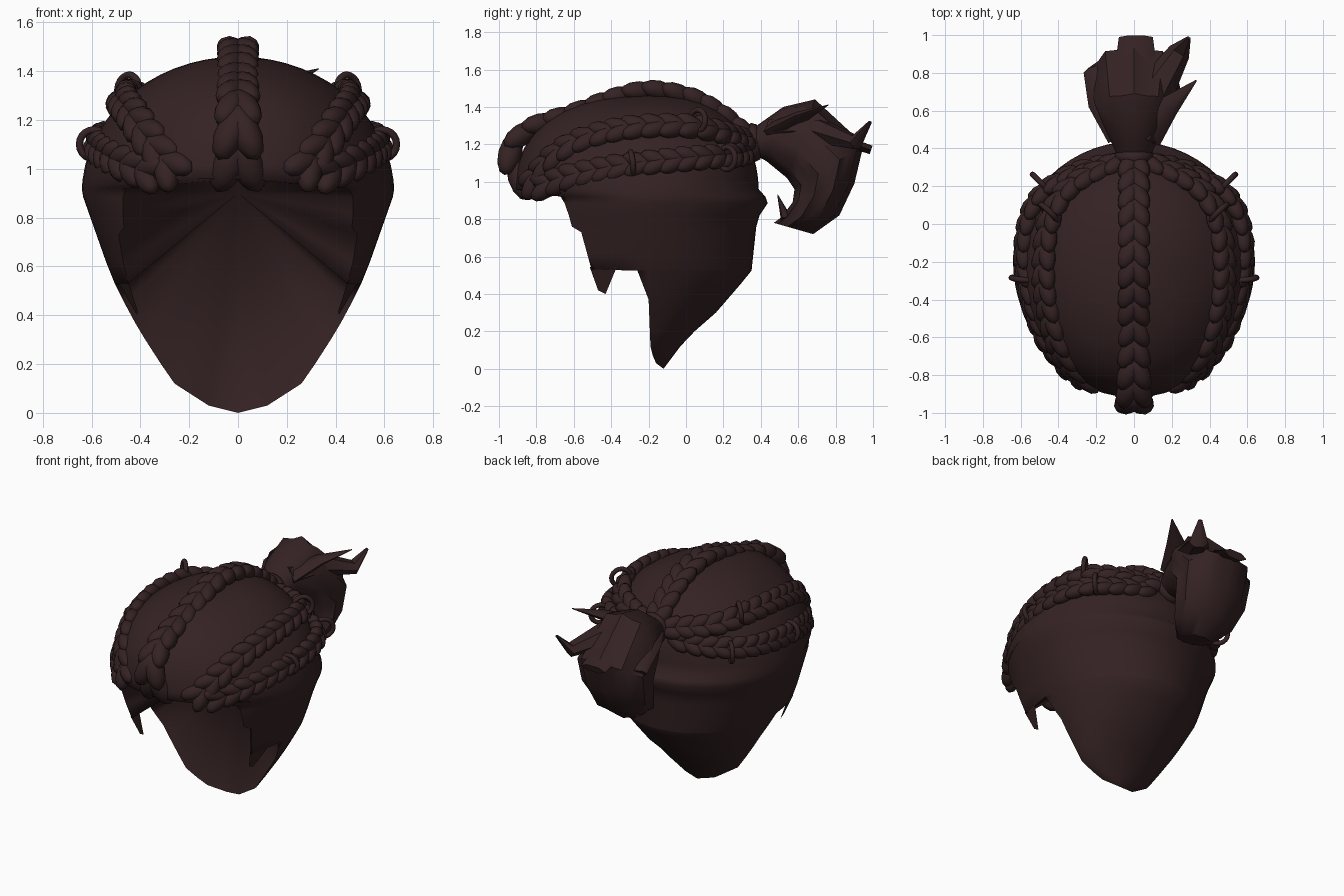
import bpy, bmesh, math
from mathutils import Vector, Matrix

cube = bpy.data.objects.get("Cube")
if cube:
    bpy.data.objects.remove(cube, do_unlink=True)

hair = bpy.data.materials.new("dark brown hair")
hair.use_nodes = True
COLOUR = (0.035, 0.016, 0.017, 1)
hair.diffuse_color = COLOUR
hair.node_tree.nodes["Principled BSDF"].inputs["Base Color"].default_value = COLOUR
CENTRE = Vector((0, -0.2, 0.9))


def finish(name, bm, angle=60):
    bmesh.ops.recalc_face_normals(bm, faces=bm.faces[:])
    mesh = bpy.data.meshes.new(name)
    bm.to_mesh(mesh)
    bm.free()
    mesh.materials.append(hair)
    obj = bpy.data.objects.new(name, mesh)
    bpy.context.collection.objects.link(obj)
    bpy.ops.object.select_all(action='DESELECT')
    obj.select_set(True)
    bpy.context.view_layer.objects.active = obj
    bpy.ops.object.shade_smooth_by_angle(angle=math.radians(angle))


def look_up(table, z):
    for (z0, a), (z1, b) in zip(table, table[1:]):
        if z <= z1:
            return a + (b - a) * max(0, z - z0) / (z1 - z0)
    return table[-1][1]


def skin(bm, rings, closed=True):
    n = len(rings[0])
    for a, b in zip(rings, rings[1:]):
        for i in range(n if closed else n - 1):
            j = (i + 1) % n
            bm.faces.new((a[i], a[j], b[j], b[i]))


# Scalp shell: horizontal sections, open at the face
WIDTH = [(0, 0.0), (0.03, 0.12), (0.12, 0.26), (0.25, 0.35), (0.4, 0.44), (0.56, 0.52), (0.9, 0.64)]
BACK = [(0, -0.12), (0.16, 0.0), (0.3, 0.16), (0.52, 0.35), (0.8, 0.38), (0.89, 0.44), (0.95, 0.41)]
MIDDLE = [(0, -0.12), (0.03, -0.16), (0.12, -0.19), (0.4, -0.2)]
EDGE = [(0, -0.12), (0.04, -0.17), (0.12, -0.19), (0.37, -0.2), (0.525, -0.26),
        (0.53, -0.505), (0.73, -0.56), (0.76, -0.61), (0.87, -0.64), (0.92, -0.67)]
FRONT = 0.67


def section(z):
    """Half width, back depth, front depth, middle y and end angle at a height."""
    if z < 0.94:
        mid = look_up(MIDDLE, z)
        reach = min(1, max(0, mid - look_up(EDGE, z)) / FRONT)
        return look_up(WIDTH, z), look_up(BACK, z) - mid, FRONT, mid, math.pi / 2 + math.asin(reach)
    s = min(1, (z - 0.9) / 0.56)
    full = (1 - s ** 2.5) ** 0.41
    return 0.64 * math.sqrt(1 - s * s), 0.59 * full, 0.72 * full, -0.2, math.pi


def shell_row(z):
    """Fixed columns behind the ears, stretched columns in front of them."""
    w, back, front, mid, end = section(z)
    half = [math.pi / 2 * i / 14 for i in range(1, 15)]
    half += [math.pi / 2 + (end - math.pi / 2) * i / 12 for i in range(1, 13)]
    angles = [-t for t in reversed(half)] + [0] + half
    return [Vector((w * math.sin(t), mid + math.cos(t) * (back if math.cos(t) > 0 else front), z))
            for t in angles]


levels = [0, 0.03, 0.07, 0.12, 0.2, 0.3, 0.37, 0.45, 0.525, 0.53, 0.62, 0.73, 0.76, 0.82, 0.885, 0.92]
levels += [0.9 + 0.56 * math.sin(math.radians(a)) for a in range(6, 91, 6)]
bm = bmesh.new()
skin(bm, [[bm.verts.new(p) for p in shell_row(z)] for z in levels], closed=False)
bmesh.ops.remove_doubles(bm, verts=bm.verts[:], dist=0.0005)
# Inner lining gathers the face opening to one point
rim = [e for e in bm.edges if e.is_boundary]
hub = bm.verts.new((0, 0.1, 0.9))
for e in rim:
    bm.faces.new((e.verts[0], e.verts[1], hub))
# Pointed sideburns hanging from the temple
for side in (1, -1):
    verts = []
    for y, z in [(-0.515, 0.545), (-0.37, 0.545), (-0.43, 0.40), (-0.47, 0.42)]:
        w, _, front, mid, _ = section(z)
        verts.append(bm.verts.new((side * w * math.sqrt(1 - ((mid - y) / front) ** 2), y, z)))
    bm.faces.new(verts)
finish("scalp_shell", bm, 85)


def smooth_path(points, steps=16):
    p = [Vector(q) for q in points]
    p = [2 * p[0] - p[1]] + p + [2 * p[-1] - p[-2]]
    out = []
    for a, b, c, d in zip(p, p[1:], p[2:], p[3:]):
        for k in range(steps):
            t = k / steps
            out.append(0.5 * (2 * b + (c - a) * t + (2 * a - 5 * b + 4 * c - d) * t * t
                              + (3 * b - a - 3 * c + d) * t ** 3))
    return out + [p[-2]]


def frame(tangent, origin):
    """Axes: x across, y along the braid, z outward."""
    along = tangent.normalized()
    out = origin - CENTRE
    out = (out - along * out.dot(along)).normalized()
    return Matrix((along.cross(out), along, out)).transposed().to_4x4()


def braid(name, points, front_size, back_size):
    path = smooth_path(points)
    bm = bmesh.new()
    walked = spacing = front_size
    for n, (a, b) in enumerate(zip(path, path[1:])):
        size = front_size + (back_size - front_size) * min(1, 2.5 * n / len(path))
        walked += (b - a).length
        if walked < spacing:
            continue
        walked, spacing = 0, size * 1.3
        for side in (1, -1):
            m = (Matrix.Translation(b) @ frame(b - a, b)
                 @ Matrix.Translation((side * size * 0.32, 0, 0))
                 @ Matrix.Rotation(side * math.radians(24), 4, 'Z')
                 @ Matrix.Rotation(math.radians(-10), 4, 'X')
                 @ Matrix.Diagonal((size * 0.7, size * 1.4, size * 0.7, 1)))
            bmesh.ops.create_icosphere(bm, subdivisions=2, radius=1, matrix=m)
    finish(name, bm)


def mirrored(points, side):
    return [(side * x, y, z) for x, y, z in points]


# Five braids running back to the knot
braid("centre_braid", [(0, -0.88, 1.02), (0, -0.94, 1.15), (0, -0.84, 1.28), (0, -0.6, 1.37),
                       (0, -0.25, 1.485), (0, 0, 1.46), (0, 0.18, 1.37), (0, 0.34, 1.24)], 0.1, 0.075)
INNER = [(0.27, -0.82, 1.0), (0.36, -0.72, 1.12), (0.43, -0.56, 1.22), (0.475, -0.3, 1.285),
         (0.45, 0, 1.295), (0.34, 0.19, 1.26), (0.1, 0.32, 1.22)]
OUTER = [(0.36, -0.76, 0.98), (0.48, -0.6, 1.03), (0.565, -0.35, 1.08), (0.585, -0.1, 1.11),
         (0.52, 0.12, 1.13), (0.34, 0.26, 1.14), (0.1, 0.33, 1.16)]
# Small rings clasped round the braids
RINGS = [((0.59, -0.29, 1.1), (-0.1, 1, 0.1)), ((0.45, 0.06, 1.325), (-0.7, 0.7, -0.1)),
         ((0.495, 0.22, 1.125), (-0.6, 0.6, 0))]


def torus(name, at, axis, major, minor):
    turn = Vector(axis).to_track_quat('Z', 'Y')
    bm = bmesh.new()
    rings = []
    for i in range(20):
        spin = Matrix.Rotation(i * math.tau / 20, 3, 'Z')
        rings.append([bm.verts.new(Vector(at) + turn @ (spin @ Vector(
            (major + minor * math.cos(k * math.tau / 8), 0, minor * math.sin(k * math.tau / 8)))))
            for k in range(8)])
    skin(bm, rings + rings[:1])
    finish(name, bm)


for side, label in ((1, "left"), (-1, "right")):
    braid(label + "_inner_braid", mirrored(INNER, side), 0.075, 0.066)
    braid(label + "_outer_braid", mirrored(OUTER, side), 0.07, 0.062)
    for n, (at, axis) in enumerate(RINGS):
        torus(f"{label}_ring_{n + 1}", mirrored([at], side)[0], mirrored([axis], side)[0], 0.06, 0.015)

# Gathered ponytail: pleated sections between an inner and an outer edge
torus("hair_tie", (0, 0.36, 1.21), (0, 1, 0.1), 0.065, 0.04)
TAIL = [((0.34, 1.16), (0.35, 1.28), 0.08), ((0.43, 1.11), (0.52, 1.40), 0.14),
        ((0.54, 1.02), (0.69, 1.44), 0.22), ((0.58, 0.96), (0.95, 1.2), 0.26),
        ((0.57, 0.89), (0.9, 0.99), 0.25), ((0.51, 0.81), (0.82, 0.82), 0.2),
        ((0.47, 0.78), (0.68, 0.72), 0.11)]
bm = bmesh.new()
rings = []
for n, (inner, outer, half) in enumerate(TAIL):
    a, b = Vector((0, *inner)), Vector((0, *outer))
    ring = []
    for i in range(20):
        t = i * math.tau / 20
        r = 1 - (0.1 if i % 2 and n > 1 else 0)
        ring.append(bm.verts.new((a + b) / 2 + (b - a) / 2 * r * math.cos(t)
                                 + Vector((half * r * math.sin(t), 0, 0))))
    rings.append(ring)
skin(bm, rings)
bm.faces.new(rings[-1])
finish("ponytail", bm, 45)


def strand(name, points, radii, flat=0.5):
    pts = [Vector(p) for p in points]
    bm = bmesh.new()
    rings = []
    for i, (p, r) in enumerate(zip(pts, radii)):
        along = pts[min(i + 1, len(pts) - 1)] - pts[max(i - 1, 0)]
        across = along.cross(Vector((0, 0, 1))).normalized()
        up = across.cross(along).normalized()
        rings.append([bm.verts.new(p + across * r * math.cos(k * math.tau / 6)
                                   + up * r * flat * math.sin(k * math.tau / 6)) for k in range(6)])
    skin(bm, rings)
    bm.faces.new(rings[0])
    bm.faces.new(rings[-1])
    finish(name, bm, 45)


# Loose pointed ends sticking out of the ponytail
strand("upper_left_strand", [(0.03, 0.46, 1.27), (0.12, 0.72, 1.27), (0.24, 0.91, 1.21), (0.29, 0.985, 1.32)],
       [0.11, 0.1, 0.06, 0.012], 0.7)
strand("side_spike", [(0.06, 0.48, 1.27), (0.18, 0.62, 1.35), (0.33, 0.76, 1.41)], [0.1, 0.06, 0.004])
strand("middle_strand", [(0, 0.6, 1.3), (0.01, 0.84, 1.22), (0.01, 0.99, 1.17)], [0.13, 0.11, 0.09], 0.3)
strand("right_strand", [(-0.05, 0.48, 1.24), (-0.16, 0.66, 1.24), (-0.22, 0.82, 1.14)], [0.1, 0.09, 0.05])
strand("lower_hook", [(0.05, 0.68, 0.8), (0.02, 0.53, 0.81), (0.0, 0.49, 0.93)], [0.09, 0.06, 0.004])
